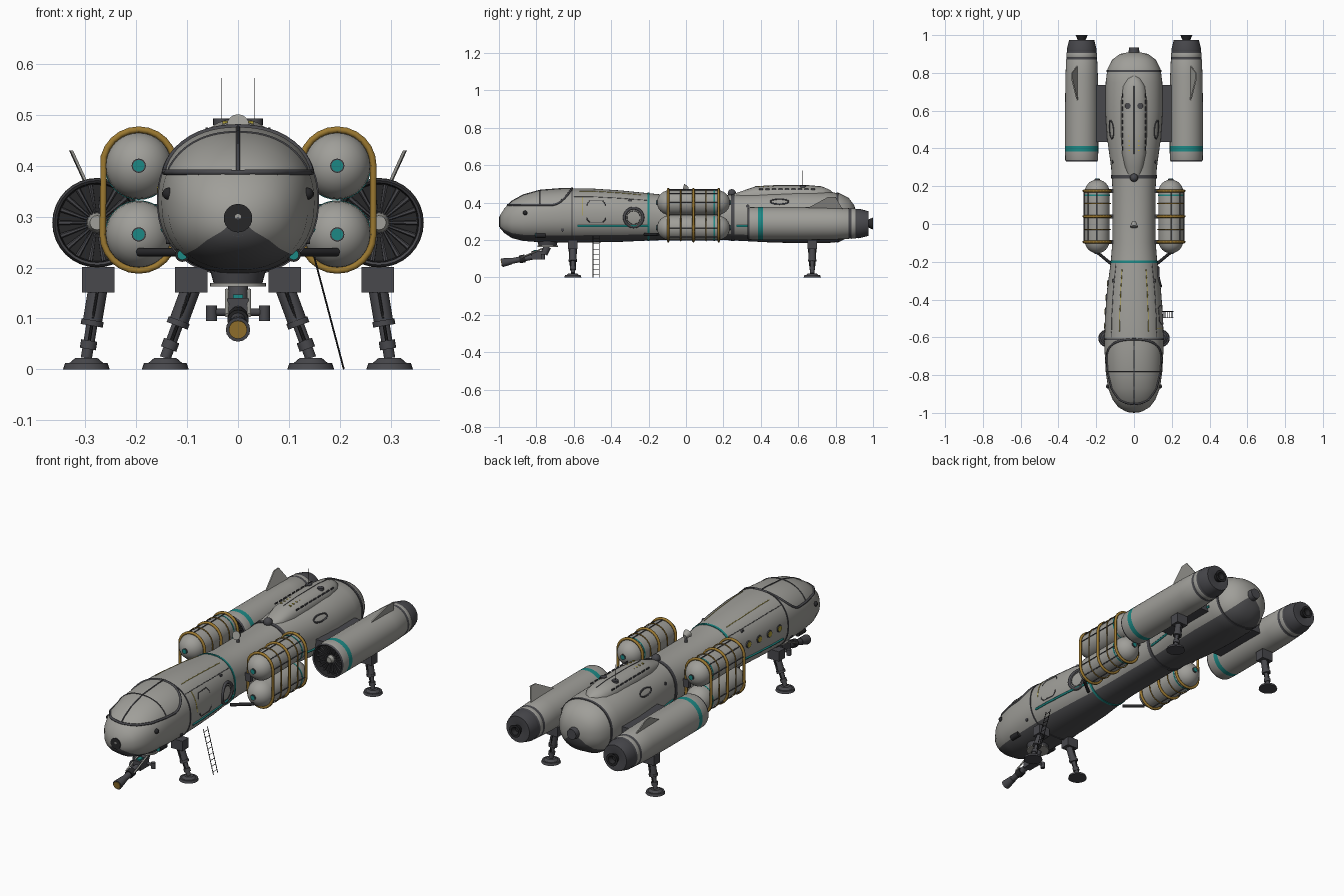
import bpy, bmesh, math
from mathutils import Vector, Matrix

if "Cube" in bpy.data.objects:
    bpy.data.objects.remove(bpy.data.objects["Cube"])


def material(name, rgb):
    m = bpy.data.materials.new(name)
    m.use_nodes = True
    m.diffuse_color = (*rgb, 1)
    m.node_tree.nodes["Principled BSDF"].inputs["Base Color"].default_value = (*rgb, 1)
    return m


GREY = material("hull grey", (0.35, 0.345, 0.32))
UNDER = material("underside grey", (0.08, 0.08, 0.085))
DARK = material("dark metal", (0.065, 0.065, 0.073))
BLACK = material("black", (0.02, 0.02, 0.022))
TEAL = material("teal", (0.012, 0.25, 0.235))
ORANGE = material("orange frame", (0.33, 0.19, 0.03))
YELLOW = material("yellow paint", (0.45, 0.36, 0.04))
V = Vector


def finish(name, bm, mats):
    # Smooth faces, keep edges over 35 degrees sharp
    bmesh.ops.recalc_face_normals(bm, faces=bm.faces)
    for f in bm.faces:
        f.smooth = True
    for e in bm.edges:
        e.smooth = e.calc_face_angle(0) < math.radians(35)
    me = bpy.data.meshes.new(name)
    bm.to_mesh(me)
    bm.free()
    for m in mats:
        me.materials.append(m)
    ob = bpy.data.objects.new(name, me)
    bpy.context.collection.objects.link(ob)


def rod(name, a, b, r, mat, r2=None, n=16):
    a, b = V(a), V(b)
    bm = bmesh.new()
    mx = Matrix.Translation((a + b) / 2) @ (b - a).to_track_quat("Z", "Y").to_matrix().to_4x4()
    bmesh.ops.create_cone(bm, cap_ends=True, segments=n, radius1=r, radius2=r if r2 is None else r2,
                          depth=(b - a).length, matrix=mx)
    finish(name, bm, [mat])


def box(name, c, size, mat):
    bm = bmesh.new()
    bmesh.ops.create_cube(bm, size=1, matrix=Matrix.Translation(c) @ Matrix.Diagonal((*size, 1)))
    finish(name, bm, [mat])


def ball(name, c, r, mat):
    bm = bmesh.new()
    bmesh.ops.create_uvsphere(bm, u_segments=16, v_segments=10, radius=r, matrix=Matrix.Translation(c))
    finish(name, bm, [mat])


def skin(name, rings, mats, rule=lambda i, j: 0):
    # Bridge closed rings of points; rule gives the colour index per ring and side
    bm = bmesh.new()
    vs = [[bm.verts.new(p) for p in ring] for ring in rings]
    n = len(vs[0])
    for i in range(len(vs) - 1):
        for j in range(n):
            k = (j + 1) % n
            bm.faces.new((vs[i][j], vs[i][k], vs[i + 1][k], vs[i + 1][j])).material_index = rule(i, j)
    bm.faces.new(vs[0]).material_index = rule(0, 0)
    bm.faces.new(vs[-1]).material_index = rule(len(vs) - 2, 0)
    bmesh.ops.remove_doubles(bm, verts=bm.verts, dist=1e-5)
    finish(name, bm, mats)


def circle(n, r=1.0):
    return [(r * math.cos(2 * math.pi * j / n), r * math.sin(2 * math.pi * j / n)) for j in range(n)]


def lathe(name, x, z, prof, mats, cols=None):
    rings = [[(x + u, y, z + w) for u, w in circle(32, r)] for y, r in prof]
    skin(name, rings, mats, lambda i, j: cols[i] if cols else 0)


def tube(name, pts, r, mat, closed=False):
    cu = bpy.data.curves.new(name, "CURVE")
    cu.dimensions, cu.bevel_depth, cu.bevel_resolution, cu.use_fill_caps = "3D", r, 1, True
    sp = cu.splines.new("POLY")
    sp.points.add(len(pts) - 1)
    for q, p in zip(sp.points, pts):
        q.co = (*p, 1)
    sp.use_cyclic_u = closed
    cu.materials.append(mat)
    bpy.context.collection.objects.link(bpy.data.objects.new(name, cu))


# Hull stations: y, half width, bottom, top
ST = [(-1, 0, .3, .3), (-.993, .042, .262, .334), (-.97, .083, .236, .37), (-.93, .113, .21, .408),
      (-.87, .137, .195, .441), (-.78, .15, .188, .466), (-.65, .157, .186, .476), (-.5, .154, .187, .475),
      (-.35, .143, .19, .465), (-.2, .123, .197, .45), (-.1, .115, .2, .44), (.2, .115, .2, .44),
      (.3, .121, .195, .445), (.45, .142, .187, .455), (.6, .152, .183, .46), (.75, .15, .183, .458),
      (.82, .141, .19, .45), (.87, .115, .215, .425), (.9, .075, .255, .385), (.915, 0, .32, .32)]
E = 0.9


def section(y):
    i = max(k for k in range(len(ST) - 1) if ST[k][0] <= y or k == 0)
    t = min(1, (y - ST[i][0]) / (ST[i + 1][0] - ST[i][0]))
    return [a + (b - a) * t for a, b in zip(ST[i][1:], ST[i + 1][1:])]


def surf(y, deg, out=0.0):
    w, lo, hi = section(y)
    c, s = math.cos(math.radians(deg)), math.sin(math.radians(deg))
    return V(((w + out) * math.copysign(abs(c) ** E, c), y,
              (lo + hi) / 2 + ((hi - lo) / 2 + out) * math.copysign(abs(s) ** E, s)))


def angle_at(y, z):
    w, lo, hi = section(y)
    u = max(-1, min(1, (2 * z - lo - hi) / (hi - lo)))
    return math.degrees(math.asin(math.copysign(abs(u) ** (1 / E), u)))


def side(y, z, s=1):
    # Point of the hull side at a given height
    d = angle_at(y, z)
    return surf(y, d if s > 0 else 180 - d)


N = 64
skin("hull", [[surf(s[0], 360 * j / N) for j in range(N)] for s in ST], [GREY, UNDER],
     lambda i, j: int(225 <= 360 * (j + .5) / N <= 315))

# Bands around the hull
for name, y, h, mat in (("front_band", -.2, .006, TEAL), ("middle_band", .25, .01, DARK), ("rear_band", .81, .006, DARK),
                        ("panel_seam", -.61, .003, DARK)):
    skin(name, [[surf(y + d, 360 * j / N, o) for j in range(N)] for d, o in ((-h, 0), (-h, .003), (h, .003), (h, 0))], [mat])

# Canopy frame: level sill, then a rounded rear arch
SILL, REAR = .387, -.72
half = [(y, angle_at(y, SILL)) for y in (-.953, -.951, -.947, -.94, -.93, -.91, -.89, -.87, -.84, -.81, -.78, -.75)]
low = angle_at(REAR, SILL)
for k in range(13):
    a = math.pi * k / 24
    half.append((REAR + .11 * math.sin(a), low + (90 - low) * (1 - math.cos(a))))
tube("canopy_frame", [surf(*p) for p in half] + [surf(y, 180 - a) for y, a in half[-2::-1]], .0062, DARK, True)
tube("canopy_spine", [surf(y, 90) for y in (-.953, -.93, -.87, -.78, -.65, -.61)], .0035, DARK)
tube("canopy_cross_bar", [surf(-.78, a) for a in range(26, 155, 4)], .0028, DARK)

# Nose lens and rear port
rod("nose_ring", (0, -.993, .297), (0, -.96, .297), .036, DARK, n=24)
rod("nose_lens", (0, -.999, .297), (0, -.97, .297), .028, BLACK, n=24)
rod("rear_port", (0, .88, .32), (0, .935, .32), .032, DARK, .026, 24)

# Dorsal hump with dashes and antennas
hump = [(.25, .03, .445), (.3, .048, .462), (.37, .063, .486), (.48, .07, .492), (.65, .07, .492),
        (.73, .06, .485), (.77, .038, .468), (.785, .01, .455)]
skin("dorsal_hump", [[(w * c, y, .42 + (t - .42) * math.copysign(abs(s) ** .6, s)) for c, s in circle(32)]
                     for y, w, t in hump], [GREY])
for s in (-1, 1):
    for k in range(9):
        box("hump_dash", (s * .061, .4 + k * .035, .472), (.005, .022, .007), DARK)
    for k in range(4):
        box("hump_mark", (s * .025, .39 + k * .025, .484), (.01, .006, .008), YELLOW)
    rod("antenna_base", (s * .033, .625, .48), (s * .033, .625, .4925), .016, DARK)
    rod("antenna", (s * .033, .625, .49), (s * .033, .625, .572), .0009, BLACK, n=6)
tube("hump_centre_seam", [(0, y, t) for y, w, t in hump[2:6]], .0018, DARK)
ball("hump_front_light", (0, .245, .45), .022, DARK)
rod("sensor_post", (0, 0, .43), (0, 0, .47), .007, DARK)
rod("sensor_dish", (0, -.015, .48), (0, .012, .472), .022, GREY, .01)

# Painted lines, hatches, lamps and windows on the hull
for s in (-1, 1):
    tube("roof_line", [surf(y, 90 - s * 27) for y in (-.57, -.5, -.35, -.24)], .0018, YELLOW)
    tube("roof_seam", [surf(y, 90 - s * 48) for y in (-.6, -.5, -.35, -.21)], .0015, DARK)
    for a, b in ((-.58, -.2), (.27, .75)):
        tube("side_stripe", [side(a + (b - a) * k / 16, .275, s) for k in range(17)], .006, TEAL)
    ball("side_sensor", side(-.86, .345, s), .012, BLACK)
    p = side(-.78, .225, s)
    rod("chin_lamp", p + V((0, .03, 0)), p - V((0, .025, 0)), .014, BLACK)
    rod("chin_lamp_glass", p - V((0, .02, 0)), p - V((0, .028, 0)), .01, TEAL)
    for y, z in ((-.66, .255), (-.3, .41), (.33, .38)):
        p = side(y, z, s)
        rod("hull_hatch", p - V((s * .01, 0, 0)), p + V((s * .003, 0, 0)), .009, DARK)
    tube("oval_hatch", [side(.5 + u, .405 + w * .28, s) for u, w in circle(24, .048)], .004, DARK, True)
    p = side(-.28, .32, s)
    if s > 0:
        tube("round_window", [side(-.28 + u, .32 + w) for u, w in circle(32, .05)], .008, DARK, True)
        tube("round_window_line", [side(-.28 + u, .32 + w) for u, w in circle(32, .036)], .002, DARK, True)
    else:
        for k in range(4):
            p = side(-.54 + .075 * k, .345, s)
            rod("porthole_rim", p + V((.015, 0, 0)), p - V((.003, 0, 0)), .019, DARK)
            rod("porthole", p + V((.01, 0, 0)), p - V((.005, 0, 0)), .014, YELLOW)

# Side door and boarding ladder
door = [(-.53, .31), (-.53, .39), (-.515, .41), (-.445, .41), (-.43, .39), (-.43, .31), (-.445, .295), (-.515, .295)]
tube("door_seam", [side(*p) for p in door], .0025, DARK, True)
tube("door_mark", [side(-.555, .33 + .02 * k) for k in range(6)], .002, YELLOW)
for y in (-.497, -.463):
    rod("ladder_rail", (.15, y, .22), (.208, y, 0), .0018, BLACK, n=8)
for k in range(8):
    t = (k + .5) / 8
    rod("ladder_rung", (.208 - .058 * t, -.497, .22 * t), (.208 - .058 * t, -.463, .22 * t), .0013, BLACK, n=8)

for s in (-1, 1):
    # Tank pairs in their frames
    tx = s * .195
    for z in (.4, .265):
        cap = [(.067 * (1 - math.cos(a)), .066 * math.sin(a)) for a in [math.pi * k / 12 for k in range(7)]]
        lathe("tank", tx, z, [(-.155 + d, r) for d, r in cap] + [(.235 - d, r) for d, r in cap[::-1]], [GREY])
        for y in (-.155, .235):
            rod("tank_valve_rim", (tx, y - .003, z), (tx, y + .003, z), .014, DARK)
            rod("tank_valve", (tx, y - .005, z), (tx, y + .005, z), .0115, TEAL)
        rod("tank_ring", (tx, .148, z), (tx, .155, z), .0672, TEAL, n=32)
        for a in (0, 45, 90, -45, -90):
            dx, dz = .069 * math.cos(math.radians(a)) * s, .069 * math.sin(math.radians(a))
            if (z - .33) * dz >= 0:
                rod("tank_rail", (tx + dx, -.1, z + dz), (tx + dx, .18, z + dz), .0025, DARK, n=8)
    hoop = [(.071 * math.cos(a), (.4 if a < math.pi else .265) + .071 * math.sin(a)) for a in
            [math.pi * k / 12 for k in range(13)] + [math.pi * (1 + k / 12 + 1e-6) for k in range(13)]]
    for y in (-.095, -.028, .04, .108, .175):
        thick = y in (-.095, .04, .175)
        tube("tank_hoop", [(tx + u, y, z) for u, z in hoop], .0072 if thick else .0028, ORANGE, True)
        if thick:
            box("tank_bracket", (s * .12, y, .332), (.05, .02, .04), DARK)
    rod("tank_strut", (s * .11, -.22, .23), (s * .195, -.15, .23), .008, BLACK)

    # Engines
    ex, ez = s * .277, .288
    lathe("engine", ex, ez, [(.39, .074), (.335, .078), (.33, .083), (.34, .087), (.385, .088), (.412, .088), (.6, .088),
                             (.78, .086), (.87, .082), (.875, .08), (.881, .08), (.885, .0815), (.905, .08), (.91, .078),
                             (.918, .078), (.925, .079), (.975, .066), (.975, .03), (.972, .02), (1, .032), (1, .02),
                             (.98, .01)],
          [GREY, DARK, TEAL, BLACK],
          [3, 1, 1, 0, 2, 0, 0, 0, 1, 1, 1, 0, 1, 1, 1, 1, 1, 1, 3, 3, 3])
    rod("fan_back", (ex, .37, ez), (ex, .38, ez), .077, BLACK, n=32)
    rod("fan_hub", (ex, .345, ez), (ex, .372, ez), .014, GREY, .022)
    for u, w in circle(18):
        d = V((u, 0, w))
        rod("fan_blade", V((ex, .365, ez)) + d * .018, V((ex, .36, ez)) + d * .076, .0025, DARK, .005, 6)
    box("engine_pylon", (s * .165, .585, .29), (.09, .3, .07), DARK)
    fin = [(.297, .64, .365), (.297, .84, .36), (.329, .8, .43), (.327, .76, .43)]
    skin("engine_fin", [[(s * x + o, y, z) for x, y, z in fin] for o in (-.003, .003)], [GREY])

    # Landing legs, front and rear
    for y, top, foot in ((-.605, .092, .143), (.675, .275, .298)):
        a, b = V((s * top, y, .16)), V((s * foot, y, .022))
        m, q = a.lerp(b, .5), a.lerp(b, .8)
        box("leg_mount", (s * top, y, .176), (.064, .05, .05), DARK)
        rod("leg_upper", a, m, .019, DARK)
        rod("leg_collar", m - (b - a) * .04, m + (b - a) * .04, .022, DARK)
        rod("leg_lower", m, b, .011, DARK)
        rod("leg_ankle", q - (b - a) * .05, q + (b - a) * .07, .016, DARK)
        for d in (-.02, .02):
            rod("leg_brace", a + V((0, d, 0)), q + V((0, d * .6, 0)), .0035, BLACK, n=8)
        rod("foot_top", (b.x, y, .01), (b.x, y, .022), .036, DARK, .022, 24)
        rod("foot_pad", (b.x, y, 0), (b.x, y, .012), .046, DARK, .042, 24)

# Tool arm beneath the nose
rod("arm_base", (0, -.74, .166), (0, -.74, .195), .047, DARK, .055, 32)
rod("arm_ring", (0, -.74, .163), (0, -.74, .17), .055, GREY, n=32)
rod("arm_neck", (0, -.74, .165), (0, -.76, .125), .02, DARK)
rod("arm_joint", (-.055, -.765, .112), (.055, -.765, .112), .007, DARK)
for s in (-1, 1):
    rod("arm_motor", (s * .052, -.765, .095), (s * .052, -.765, .125), .011, DARK)
    rod("arm_side_rod", (s * .022, -.765, .155), (s * .022, -.88, .106), .004, GREY)
box("arm_body", (0, -.79, .118), (.042, .07, .045), DARK)
box("arm_sensor", (0, -.8, .143), (.02, .03, .008), TEAL)
rod("arm_barrel", (0, -.77, .12), (0, -.93, .088), .015, DARK)
rod("arm_collar", (0, -.86, .102), (0, -.89, .096), .021, BLACK)
rod("arm_head", (0, -.93, .088), (0, -.985, .078), .017, DARK, .024)
rod("arm_tip", (0, -.98, .079), (0, -.988, .0775), .018, ORANGE)
